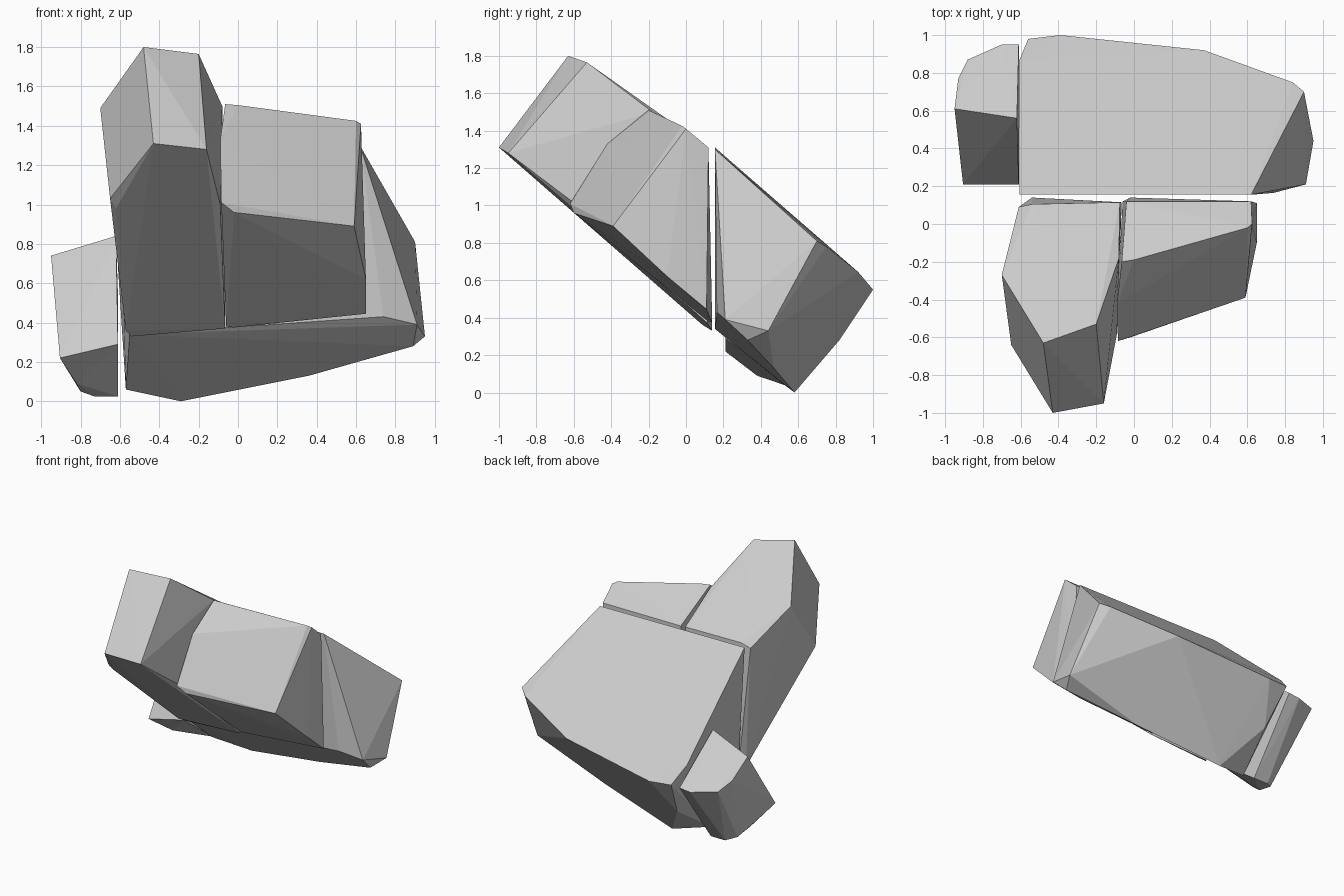
import bpy, bmesh


def stone(name, upper, lower):
    """Faceted convex block spanning an upper and a lower outline."""
    bm = bmesh.new()
    for p in upper + lower:
        bm.verts.new(p)
    bmesh.ops.convex_hull(bm, input=bm.verts[:], use_existing_faces=False)
    bmesh.ops.delete(bm, geom=[v for v in bm.verts if not v.link_faces], context='VERTS')
    bmesh.ops.dissolve_limit(bm, angle_limit=0.02, verts=bm.verts[:], edges=bm.edges[:])
    bmesh.ops.recalc_face_normals(bm, faces=bm.faces[:])
    mesh = bpy.data.meshes.new(name)
    bm.to_mesh(mesh)
    bm.free()
    ob = bpy.data.objects.new(name, mesh)
    bpy.context.collection.objects.link(ob)
    return ob


# Large back slab
stone("back_slab",
      [(-.605, .155, 1.31), (.62, .155, 1.3), (.9, .7, .81), (.84, .75, .78),
       (.37, .92, .645), (-.39, 1, .55), (-.56, .98, .56), (-.61, .86, .68)],
      [(-.55, .155, .34), (.74, .165, .43), (.91, .21, .39), (.95, .44, .33),
       (.89, .33, .28), (.36, .47, .13), (-.29, .58, 0), (-.57, .5, .06),
       (-.5, .82, .28)])

# Long front block on the left
stone("long_front_block",
      [(-.48, -.63, 1.8), (-.2, -.53, 1.765), (-.08, -.18, 1.5), (-.075, .115, 1.31),
       (-.54, .105, 1.31), (-.61, .09, 1.28), (-.7, -.27, 1.49)],
      [(-.43, -1, 1.31), (-.16, -.95, 1.28), (-.09, -.58, 1.0), (-.065, .115, .37),
       (-.54, .14, .33), (-.57, .09, .36), (-.62, -.61, .98), (-.65, -.64, 1.03)])

# Short front block on the right
stone("short_front_block",
      [(-.065, -.2, 1.51), (0, -.19, 1.505), (.6, -.02, 1.425), (.625, 0, 1.41),
       (.62, .12, 1.31), (-.04, .12, 1.31)],
      [(-.085, -.62, 1.01), (-.02, -.6, .96), (.59, -.39, .89), (.65, -.1, .62),
       (.65, .11, .445), (-.02, .14, .375), (-.06, .12, .38), (-.09, -.42, 1.33)])

# Small side block
stone("side_block",
      [(-.95, .61, .74), (-.62, .56, .84), (-.61, .95, .54), (-.7, .95, .53),
       (-.88, .87, .55), (-.93, .77, .61)],
      [(-.905, .21, .22), (-.61, .21, .29), (-.82, .38, .09), (-.8, .52, .05),
       (-.73, .57, .025), (-.61, .57, .025)])
